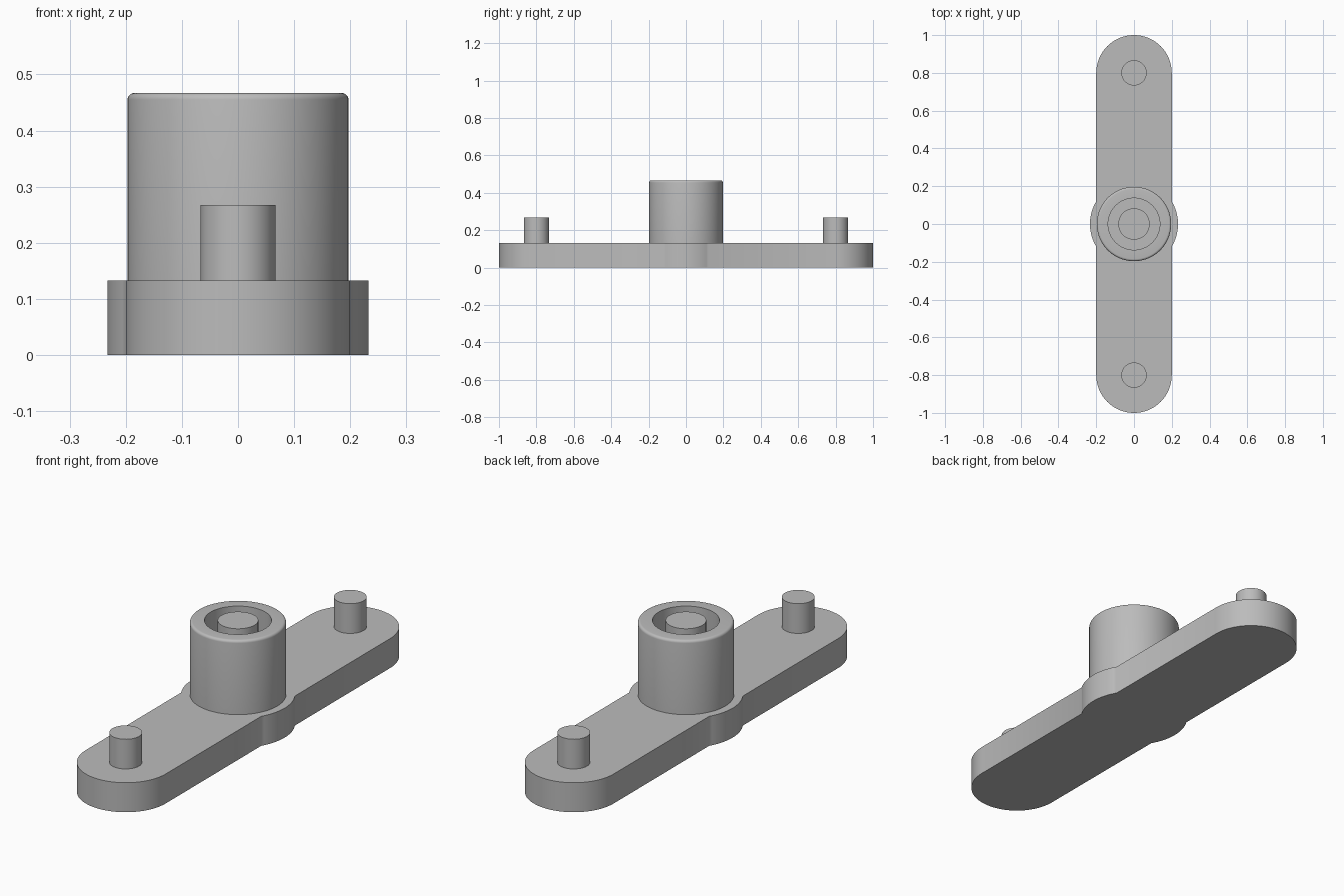
import bpy, bmesh, math

cube = bpy.data.objects.get("Cube")
if cube:
    bpy.data.objects.remove(cube, do_unlink=True)

BASE_H, TOP = 0.133, 0.467
BAR_R, HUB_R, END_Y = 0.2, 0.233, 0.8

grey = bpy.data.materials.new("plain_grey")
grey.use_nodes = True
grey.diffuse_color = (0.5, 0.5, 0.5, 1)
grey.node_tree.nodes["Principled BSDF"].inputs["Base Color"].default_value = (0.5, 0.5, 0.5, 1)


def finish(name, bm):
    bmesh.ops.recalc_face_normals(bm, faces=bm.faces)
    mesh = bpy.data.meshes.new(name)
    bm.to_mesh(mesh)
    bm.free()
    obj = bpy.data.objects.new(name, mesh)
    bpy.context.collection.objects.link(obj)
    mesh.materials.append(grey)
    bpy.ops.object.select_all(action='DESELECT')
    obj.select_set(True)
    bpy.context.view_layer.objects.active = obj
    bpy.ops.object.shade_smooth_by_angle(angle=math.radians(30))
    return obj


def arc(cx, cy, r, start, end, steps):
    angles = [start + (end - start) * i / steps for i in range(steps + 1)]
    return [(cx + r * math.cos(a), cy + r * math.sin(a)) for a in angles]


def lathe(name, profile, y=0, steps=64):
    bm = bmesh.new()
    verts = [bm.verts.new((r, 0, z)) for r, z in profile]
    edges = [bm.edges.new(pair) for pair in zip(verts, verts[1:])]
    bmesh.ops.spin(bm, geom=verts + edges, cent=(0, 0, 0), axis=(0, 0, 1),
                   angle=math.tau, steps=steps)
    bmesh.ops.remove_doubles(bm, verts=bm.verts, dist=1e-4)
    bmesh.ops.translate(bm, verts=bm.verts, vec=(0, y, 0))
    return finish(name, bm)


# Base plate: a round-ended bar with a wider round hub in the middle
hub_angle = math.acos(BAR_R / HUB_R)
half = arc(0, 0, HUB_R, 0, hub_angle, 10) + arc(0, END_Y, BAR_R, 0, math.pi, 32)
half += arc(0, 0, HUB_R, math.pi - hub_angle, math.pi, 10)[:-1]
outline = half + [(-x, -y) for x, y in half]
bm = bmesh.new()
face = bm.faces.new([bm.verts.new((x, y, 0)) for x, y in outline])
extruded = bmesh.ops.extrude_face_region(bm, geom=[face], use_keep_orig=True)
top_verts = [v for v in extruded["geom"] if isinstance(v, bmesh.types.BMVert)]
bmesh.ops.translate(bm, verts=top_verts, vec=(0, 0, BASE_H))
finish("base_plate", bm)

# Hollow central boss with a rounded outer rim
outer, inner, soft = 0.197, 0.137, 0.012
rim = arc(outer - soft, TOP - soft, soft, 0, math.pi / 2, 5)
lathe("central_boss", [(outer, BASE_H)] + rim + [(inner, TOP), (inner, BASE_H)])

# Pin standing inside the boss
lathe("centre_pin", [(0.083, BASE_H), (0.083, TOP), (0, TOP)])

# Locating pin at each end of the bar
for name, side in (("front_pin", -1), ("back_pin", 1)):
    lathe(name, [(0.067, BASE_H), (0.067, 0.267), (0, 0.267)], side * END_Y, 48)
